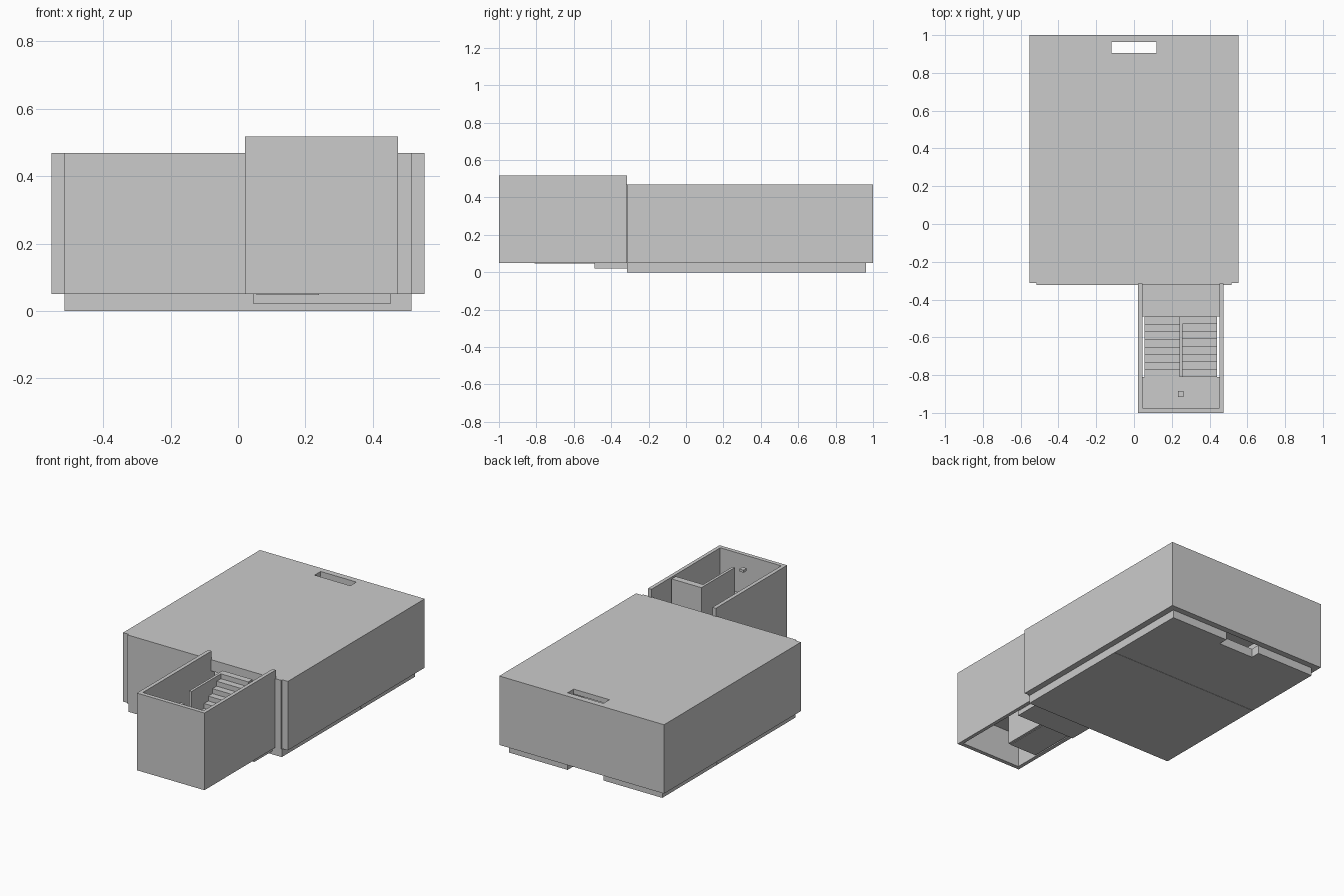
import bpy, bmesh
from mathutils import Vector

if "Cube" in bpy.data.objects:
    bpy.data.objects.remove(bpy.data.objects["Cube"])


def boxes(name, spans):
    """One object made of axis-aligned boxes (x0, x1, y0, y1, z0, z1)."""
    bm = bmesh.new()
    for x0, x1, y0, y1, z0, z1 in spans:
        cube = bmesh.ops.create_cube(bm, size=1)
        for v in cube["verts"]:
            v.co = Vector((x0 + (v.co.x + 0.5) * (x1 - x0),
                           y0 + (v.co.y + 0.5) * (y1 - y0),
                           z0 + (v.co.z + 0.5) * (z1 - z0)))
    mesh = bpy.data.meshes.new(name)
    bm.to_mesh(mesh)
    bm.free()
    obj = bpy.data.objects.new(name, mesh)
    bpy.context.collection.objects.link(obj)
    return obj


def prism(name, outline, z0, z1):
    """Extrude a flat outline upwards."""
    bm = bmesh.new()
    face = bm.faces.new([bm.verts.new((x, y, z0)) for x, y in outline])
    top = bmesh.ops.extrude_face_region(bm, geom=[face])["geom"]
    for v in top:
        if isinstance(v, bmesh.types.BMVert):
            v.co.z = z1
    bmesh.ops.recalc_face_normals(bm, faces=bm.faces)
    mesh = bpy.data.meshes.new(name)
    bm.to_mesh(mesh)
    bm.free()
    obj = bpy.data.objects.new(name, mesh)
    bpy.context.collection.objects.link(obj)
    return obj


W, IN = 0.553, 0.515            # outer and inner half width of the hall
FRONT, BACK = -0.312, 1.0
LOW, HIGH, TOP = 0.05, 0.468, 0.518
SLOT_X, SLOT_Y0, SLOT_Y1 = 0.12, 0.905, 0.963

# floor slab in two pieces, the rear one notched under the roof slot
boxes("floor_slab_front", [(-IN, IN, -0.316, 0.44, 0, LOW + 0.004)])
prism("floor_slab_rear",
      [(-IN, 0.442), (IN, 0.442), (IN, SLOT_Y1), (SLOT_X, SLOT_Y1),
       (SLOT_X, SLOT_Y0), (-SLOT_X, SLOT_Y0), (-SLOT_X, SLOT_Y1),
       (-IN, SLOT_Y1)], 0, LOW + 0.004)

# hall walls
for side, s in (("left", -1), ("right", 1)):
    a, b = sorted((s * W, s * IN))
    boxes(side + "_wall", [(a, b, FRONT, BACK, LOW, HIGH)])
boxes("back_wall", [(-IN, IN, SLOT_Y1, BACK, LOW, HIGH)])

# front wall with doorway into the stairwell
boxes("front_wall", [(-IN, 0.045, -0.322, -0.285, LOW, HIGH),
                     (0.452, IN, -0.322, -0.285, LOW, HIGH),
                     (0.045, 0.452, -0.322, -0.285, 0.40, HIGH)])

# roof around the open slot
R = HIGH - 0.03
boxes("roof", [(-IN, IN, -0.31, SLOT_Y0, R, HIGH),
               (-IN, -SLOT_X, SLOT_Y0, SLOT_Y1, R, HIGH),
               (SLOT_X, IN, SLOT_Y0, SLOT_Y1, R, HIGH)])

# stairwell walls, open at the top
TX0, TX1 = 0.021, 0.475
boxes("stairwell_side_walls", [(TX0, 0.044, -0.975, -0.316, LOW, TOP),
                               (0.453, TX1, -0.975, -0.316, LOW, TOP)])
boxes("stairwell_front_wall", [(TX0, TX1, -1.0, -0.975, LOW, TOP)])

# platform, half landing and the wall between the flights
Y0, Y1, MID = -0.81, -0.49, 0.28
boxes("lower_platform", [(0.046, 0.452, Y1, -0.312, 0.02, LOW)])
boxes("half_landing", [(0.044, 0.453, -0.975, Y0, MID - 0.025, MID)])
boxes("middle_wall", [(0.24, 0.256, Y0, Y1, LOW, TOP)])

# two flights, the left climbing forwards and the right climbing backwards
N = 8
run = (Y1 - Y0) / N
left, right = [], []
for i in range(N):
    f = (i + 1) / N
    left.append((0.055, 0.24, Y1 - (i + 1) * run, Y1 - i * run,
                 0.047, LOW + f * (MID - LOW)))
    right.append((0.256, 0.44, Y0 + i * run, Y0 + (i + 1) * run,
                  MID - 0.025, MID + f * (TOP - MID)))
boxes("left_flight", left)
boxes("right_flight", right)

# small lamp block over the landing
boxes("lamp_block", [(0.233, 0.262, -0.915, -0.885, 0.46, 0.475)])
